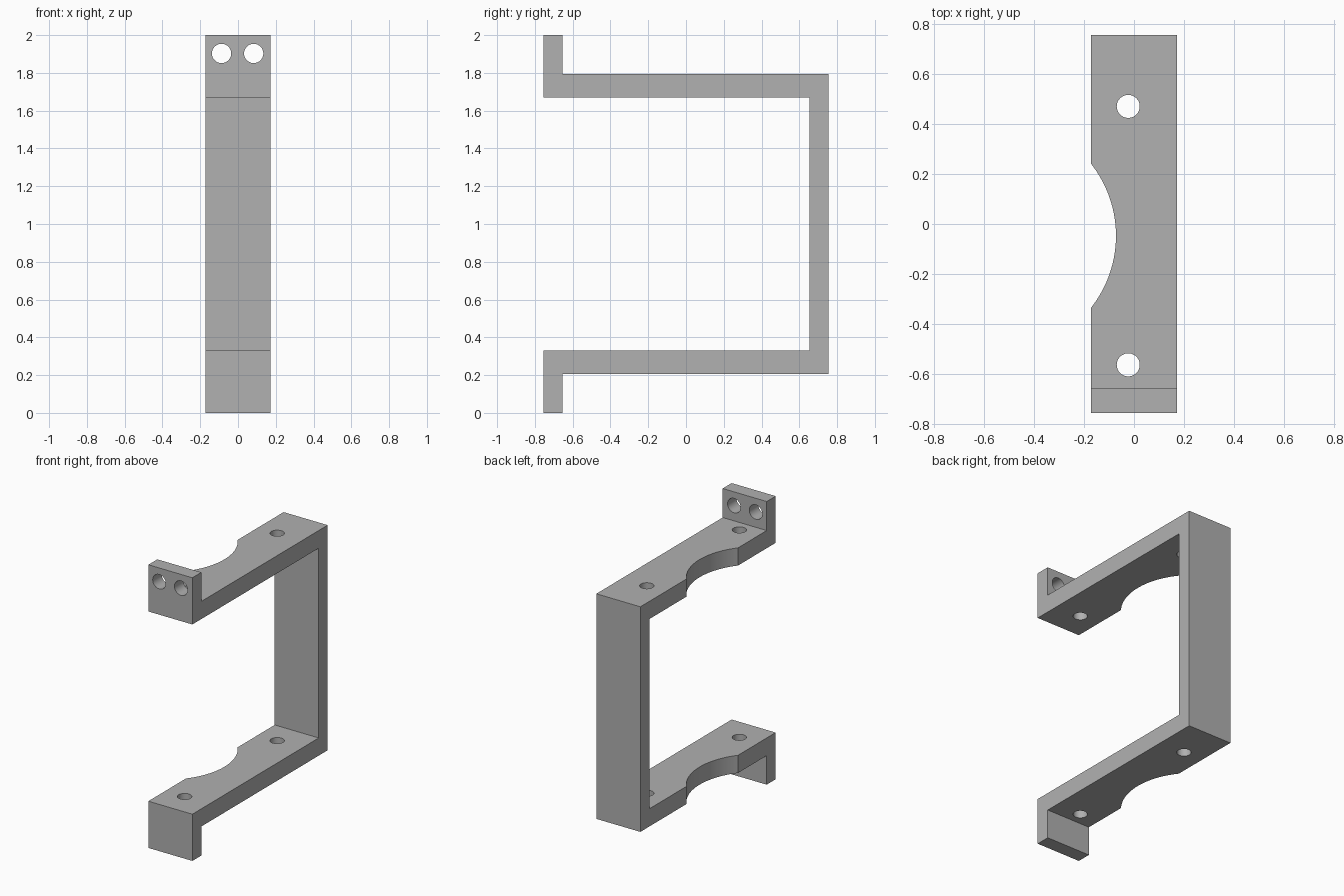
import bpy
import bmesh
import math

cube = bpy.data.objects.get("Cube")
if cube:
    bpy.data.objects.remove(cube, do_unlink=True)

HALF_WIDTH = 0.172
DEPTH = 0.755     # half depth of the bracket
INNER = 0.655     # inside of the back wall and of the end tabs

# Material
grey = bpy.data.materials.new("plain grey")
grey.use_nodes = True
colour = (0.44, 0.44, 0.44, 1)
grey.diffuse_color = colour
grey.node_tree.nodes["Principled BSDF"].inputs["Base Color"].default_value = colour

# Bracket body: lower half of the side profile, mirrored about mid height
lower = [(INNER, 0.33), (-DEPTH, 0.33), (-DEPTH, 0), (-INNER, 0),
         (-INNER, 0.205), (DEPTH, 0.205)]
profile = lower + [(y, 2 - z) for y, z in reversed(lower)]
bm = bmesh.new()
face = bm.faces.new([bm.verts.new((-HALF_WIDTH, y, z)) for y, z in profile])
extruded = bmesh.ops.extrude_face_region(bm, geom=[face])
moved = [v for v in extruded["geom"] if isinstance(v, bmesh.types.BMVert)]
bmesh.ops.translate(bm, vec=(2 * HALF_WIDTH, 0, 0), verts=moved)
bmesh.ops.recalc_face_normals(bm, faces=bm.faces)
mesh = bpy.data.meshes.new("bracket")
bm.to_mesh(mesh)
bm.free()
bracket = bpy.data.objects.new("bracket", mesh)
bpy.context.collection.objects.link(bracket)
mesh.materials.append(grey)


def cut_round(name, radius, location, length, tilt=0, sides=48):
    """Cut a round hole through the bracket."""
    bpy.ops.mesh.primitive_cylinder_add(vertices=sides, radius=radius, depth=length,
                                        location=location, rotation=(tilt, 0, 0))
    cutter = bpy.context.object
    cutter.name = name
    cutter.hide_render = True
    cutter.data.materials.append(grey)
    cut = bracket.modifiers.new(name, "BOOLEAN")
    cut.operation = "DIFFERENCE"
    cut.solver = "EXACT"
    cut.object = cutter
    bpy.context.view_layer.objects.active = bracket
    bpy.ops.object.modifier_apply(modifier=name)
    bpy.data.objects.remove(cutter, do_unlink=True)


# Side scallop and screw holes through both arms
cut_round("scallop_cutter", 0.465, (-0.537, -0.047, 1), 3, sides=128)
for y in (0.47, -0.563):
    cut_round("arm_hole_cutter", 0.046, (-0.023, y, 1), 3)

# Pair of holes through the upper tab
for x in (-0.087, 0.083):
    cut_round("tab_hole_cutter", 0.051, (x, -0.705, 1.903), 0.3, math.pi / 2)

# Smooth the round cuts, keep the edges sharp
bpy.ops.object.select_all(action="DESELECT")
bracket.select_set(True)
bpy.context.view_layer.objects.active = bracket
bpy.ops.object.shade_smooth_by_angle(angle=math.radians(30))
